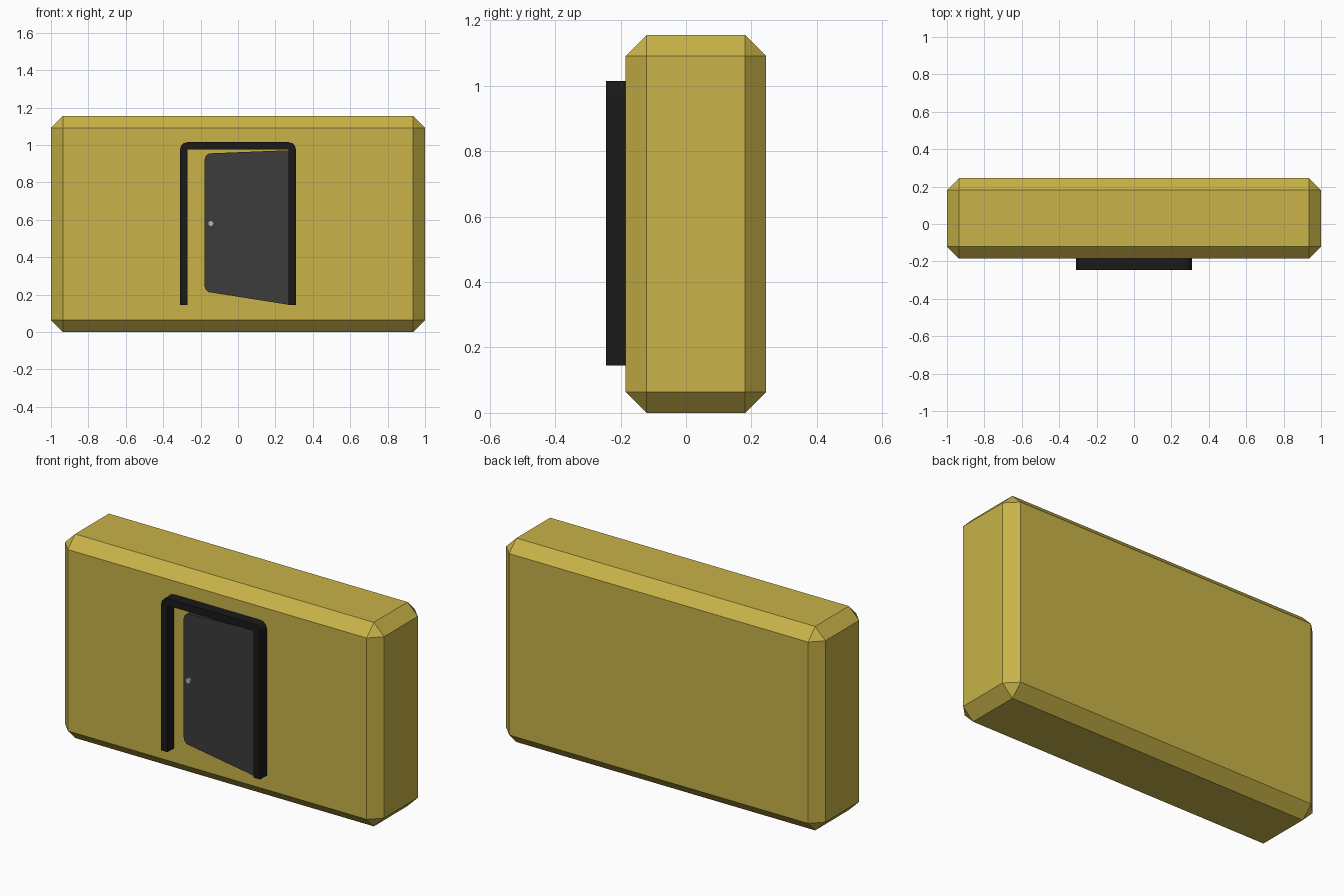
import bpy, bmesh
from math import cos, sin, pi

if "Cube" in bpy.data.objects:
    bpy.data.objects.remove(bpy.data.objects["Cube"])

WALL_Y = -0.185


def material(name, rgb):
    m = bpy.data.materials.new(name)
    m.diffuse_color = (*rgb, 1)
    m.use_nodes = True
    m.node_tree.nodes["Principled BSDF"].inputs["Base Color"].default_value = m.diffuse_color
    return m


def finish(name, bm, mat):
    bmesh.ops.recalc_face_normals(bm, faces=bm.faces)
    me = bpy.data.meshes.new(name)
    bm.to_mesh(me)
    bm.free()
    me.materials.append(mat)
    ob = bpy.data.objects.new(name, me)
    bpy.context.collection.objects.link(ob)
    return ob


def slab(name, outline, y0, y1, mat):
    """Extrude an x-z outline from y0 back to y1."""
    bm = bmesh.new()
    face = bm.faces.new([bm.verts.new((x, y0, z)) for x, z in outline])
    ext = bmesh.ops.extrude_face_region(bm, geom=[face])
    moved = [g for g in ext["geom"] if isinstance(g, bmesh.types.BMVert)]
    bmesh.ops.translate(bm, verts=moved, vec=(0, y1 - y0, 0))
    return finish(name, bm, mat)


yellow = material("yellow", (0.58, 0.45, 0.065))
black = material("black", (0.01, 0.01, 0.01))
charcoal = material("charcoal", (0.045, 0.045, 0.045))
silver = material("silver", (0.45, 0.45, 0.45))

# Chamfered block
bm = bmesh.new()
bmesh.ops.create_cube(bm, size=1)
bmesh.ops.scale(bm, vec=(2, 0.43, 1.155), verts=bm.verts)
bmesh.ops.translate(bm, vec=(0, 0.03, 0.5775), verts=bm.verts)
bmesh.ops.bevel(bm, geom=bm.edges[:], offset=0.064, segments=1,
                affect='EDGES', profile=0.5)
finish("block", bm, yellow)

# Door frame: inverted U with rounded outer corners
arc = [(0.27 + 0.04 * cos(a), 0.975 + 0.04 * sin(a))
       for a in (0, pi / 6, pi / 3, pi / 2)]
right = [(0.27, 0.145), (0.31, 0.145)] + arc
left = [(-x, z) for x, z in reversed(right)]
frame = right + left + [(-0.27, 0.975), (0.27, 0.975)]
slab("door_frame", frame, -0.245, WALL_Y + 0.005, black)

# Door leaf drawn half open
leaf = [(0.275, 0.145), (0.275, 0.972), (-0.155, 0.955), (-0.172, 0.942),
        (-0.18, 0.92), (-0.18, 0.25), (-0.174, 0.228), (-0.16, 0.214)]
slab("door_leaf", leaf, -0.23, WALL_Y + 0.005, charcoal)

# Door knob
knob = [(-0.145 + 0.016 * cos(i * pi / 6), 0.58 + 0.016 * sin(i * pi / 6))
        for i in range(12)]
slab("door_knob", knob, -0.242, -0.225, silver)
